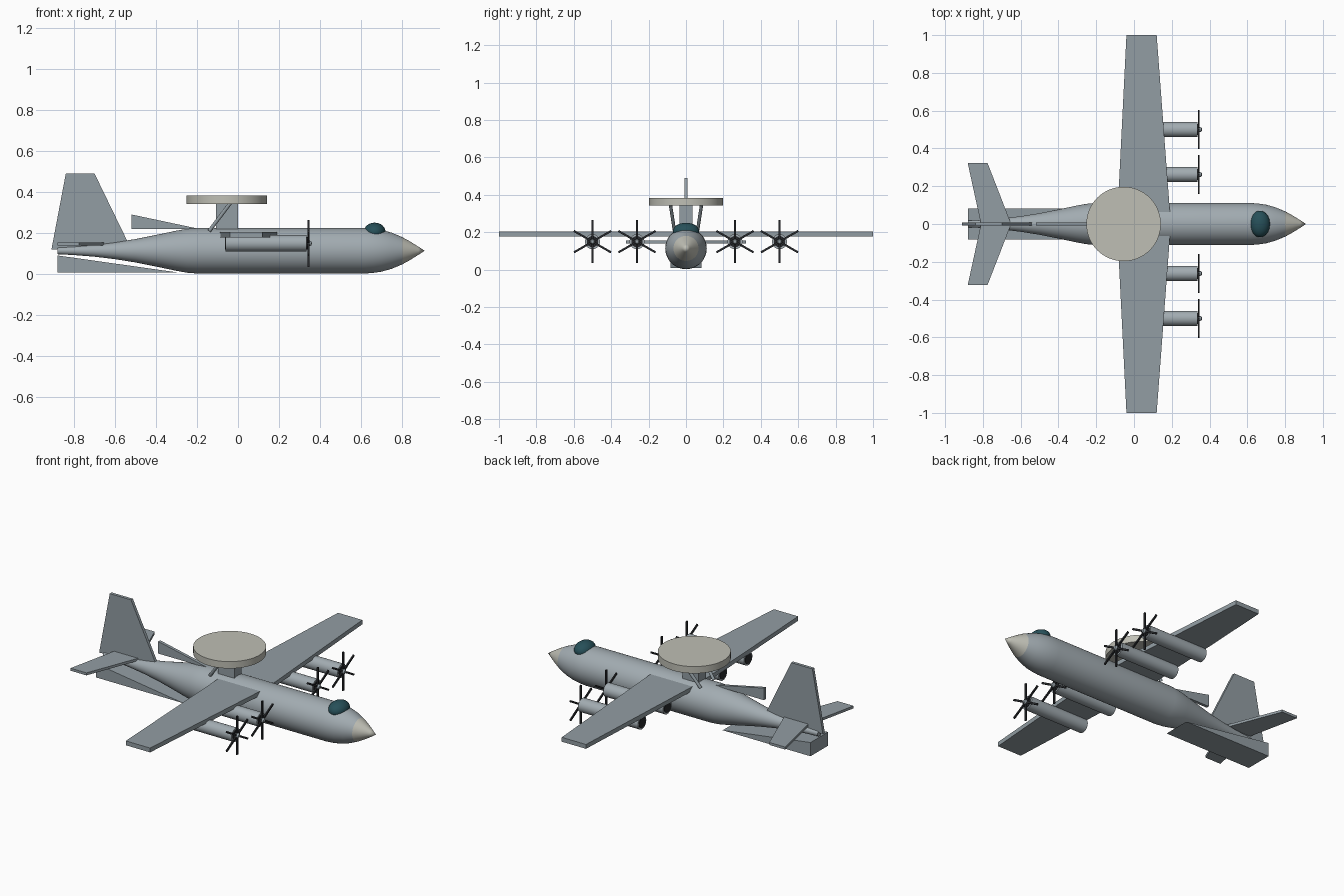
import bpy, bmesh, math
from mathutils import Vector, Matrix

if "Cube" in bpy.data.objects:
    bpy.data.objects.remove(bpy.data.objects["Cube"])


def material(name, rgb):
    m = bpy.data.materials.new(name)
    m.diffuse_color = (*rgb, 1)
    m.use_nodes = True
    m.node_tree.nodes["Principled BSDF"].inputs["Base Color"].default_value = m.diffuse_color
    return m


GREY = material("hull_grey", (0.36, 0.41, 0.44))
PANEL = material("panel_grey", (0.29, 0.34, 0.37))
BEIGE = material("radome_beige", (0.52, 0.52, 0.46))
DARK = material("dark_metal", (0.02, 0.022, 0.025))
GLASS = material("tinted_glass", (0.02, 0.08, 0.10))
AXIS_Z = 0.113


def finish(name, bm, mat, smooth=False):
    bmesh.ops.recalc_face_normals(bm, faces=bm.faces)
    me = bpy.data.meshes.new(name)
    bm.to_mesh(me)
    bm.free()
    me.materials.append(mat)
    ob = bpy.data.objects.new(name, me)
    bpy.context.collection.objects.link(ob)
    if smooth:
        bpy.ops.object.select_all(action='DESELECT')
        ob.select_set(True)
        bpy.context.view_layer.objects.active = ob
        bpy.ops.object.shade_smooth_by_angle(angle=math.radians(35))
    return ob


def lathe_x(name, profile, mat, y=0, z=AXIS_Z, n=48):
    """Turn (x, radius) pairs around the x direction, closing both ends."""
    bm = bmesh.new()
    rings = []
    for x, r in profile:
        if r == 0:
            rings.append([bm.verts.new((x, y, z))] * n)
        else:
            rings.append([bm.verts.new((x, y + r * math.cos(2 * math.pi * i / n),
                                        z + r * math.sin(2 * math.pi * i / n))) for i in range(n)])
    for a, b in zip(rings, rings[1:]):
        for i in range(n):
            j = (i + 1) % n
            bm.faces.new(list(dict.fromkeys((a[i], a[j], b[j], b[i]))))
    for ring in (rings[0], rings[-1]):
        if ring[0] is not ring[1]:
            bm.faces.new(ring)
    return finish(name, bm, mat, True)


def slab(name, outline, axis, lo, hi, mat):
    """Extrude an outline: axis 'y' takes (x, z) points, axis 'z' takes (x, y)."""
    bm = bmesh.new()
    place = (lambda p, h: (p[0], h, p[1])) if axis == 'y' else (lambda p, h: (p[0], p[1], h))
    a = [bm.verts.new(place(p, lo)) for p in outline]
    b = [bm.verts.new(place(p, hi)) for p in outline]
    bm.faces.new(a)
    bm.faces.new(b)
    for i in range(len(a)):
        j = (i + 1) % len(a)
        bm.faces.new((a[i], a[j], b[j], b[i]))
    return finish(name, bm, mat)


def rod(name, start, end, r, mat):
    start, end = Vector(start), Vector(end)
    d = end - start
    bm = bmesh.new()
    m = Matrix.Translation((start + end) / 2) @ d.to_track_quat('Z', 'Y').to_matrix().to_4x4()
    bmesh.ops.create_cone(bm, cap_ends=True, segments=16, radius1=r, radius2=r,
                          depth=d.length, matrix=m)
    return finish(name, bm, mat, True)


def mirrored(half):
    """Half outline from the y = 0 leading edge round to the trailing edge."""
    return half + [(x, -y) for x, y in reversed(half) if y > 0]


# Fuselage and nose cone
lathe_x("fuselage", [(-0.88, 0.017), (-0.8, 0.021), (-0.7, 0.029), (-0.6, 0.041), (-0.5, 0.057),
                     (-0.4, 0.077), (-0.3, 0.098), (-0.25, 0.107), (-0.2, 0.111), (0.62, 0.111),
                     (0.66, 0.108), (0.70, 0.102), (0.75, 0.088), (0.80, 0.067)], GREY)
lathe_x("nose_cone", [(0.80, 0.067), (0.84, 0.045), (0.88, 0.020), (0.91, 0)], BEIGE)

# Cockpit canopy
bm = bmesh.new()
bmesh.ops.create_uvsphere(bm, u_segments=32, v_segments=16, radius=1,
                          matrix=Matrix.Translation((0.667, 0, 0.205)) @ Matrix.Diagonal((0.053, 0.07, 0.045, 1)))
finish("cockpit_canopy", bm, GLASS, True)

# Wing and tail surfaces
slab("wing", mirrored([(0.195, 0), (0.12, 1.0), (-0.04, 1.0), (-0.09, 0)]), 'z', 0.178, 0.204, PANEL)
slab("tailplane", mirrored([(-0.65, 0), (-0.775, 0.322), (-0.88, 0.322), (-0.81, 0)]), 'z', 0.139, 0.154, PANEL)
slab("tail_fin", [(-0.91, 0.12), (-0.84, 0.49), (-0.70, 0.49), (-0.535, 0.15), (-0.535, 0.12)],
     'y', -0.009, 0.009, PANEL)
slab("dorsal_fin", [(-0.52, 0.218), (-0.52, 0.29), (-0.2, 0.222), (-0.2, 0.218)], 'y', -0.009, 0.009, PANEL)
slab("rear_ramp", [(-0.88, 0.008), (-0.88, 0.09), (-0.3, 0.008)], 'y', -0.083, 0.083, PANEL)

# Radar dish with pylon and struts
bm = bmesh.new()
bmesh.ops.create_cone(bm, cap_ends=True, segments=64, radius1=0.197, radius2=0.197, depth=0.041,
                      matrix=Matrix.Translation((-0.055, 0, 0.362)))
finish("radar_dish", bm, BEIGE, True)
slab("dish_pylon", [(-0.107, 0.2), (0, 0.2), (0, 0.345), (-0.107, 0.345)], 'y', -0.034, 0.034, PANEL)
for s in (-1, 1):
    rod("dish_strut", (-0.14, s * 0.062, 0.21), (-0.038, s * 0.083, 0.345), 0.009, PANEL)

# Engines: nacelle, dark intake and exhaust, hub and six blades
EZ = 0.149
for y in (-0.5, -0.262, 0.262, 0.5):
    lathe_x("nacelle", [(-0.06, 0.04), (0.335, 0.04)], GREY, y, EZ, 32)
    lathe_x("intake", [(0.33, 0.03), (0.338, 0.03)], DARK, y, EZ, 32)
    lathe_x("exhaust", [(-0.063, 0.031), (-0.055, 0.031)], DARK, y, EZ, 32)
    lathe_x("propeller_hub", [(0.335, 0.014), (0.35, 0.014), (0.358, 0.009), (0.361, 0)], PANEL, y, EZ, 20)
    bm = bmesh.new()
    for k in range(6):
        m = (Matrix.Translation((0.344, y, EZ)) @ Matrix.Rotation(k * math.pi / 3, 4, 'X')
             @ Matrix.Translation((0, 0, 0.06)) @ Matrix.Diagonal((0.008, 0.011, 0.11, 1)))
        bmesh.ops.create_cube(bm, size=1, matrix=m)
    finish("propeller_blades", bm, DARK)
